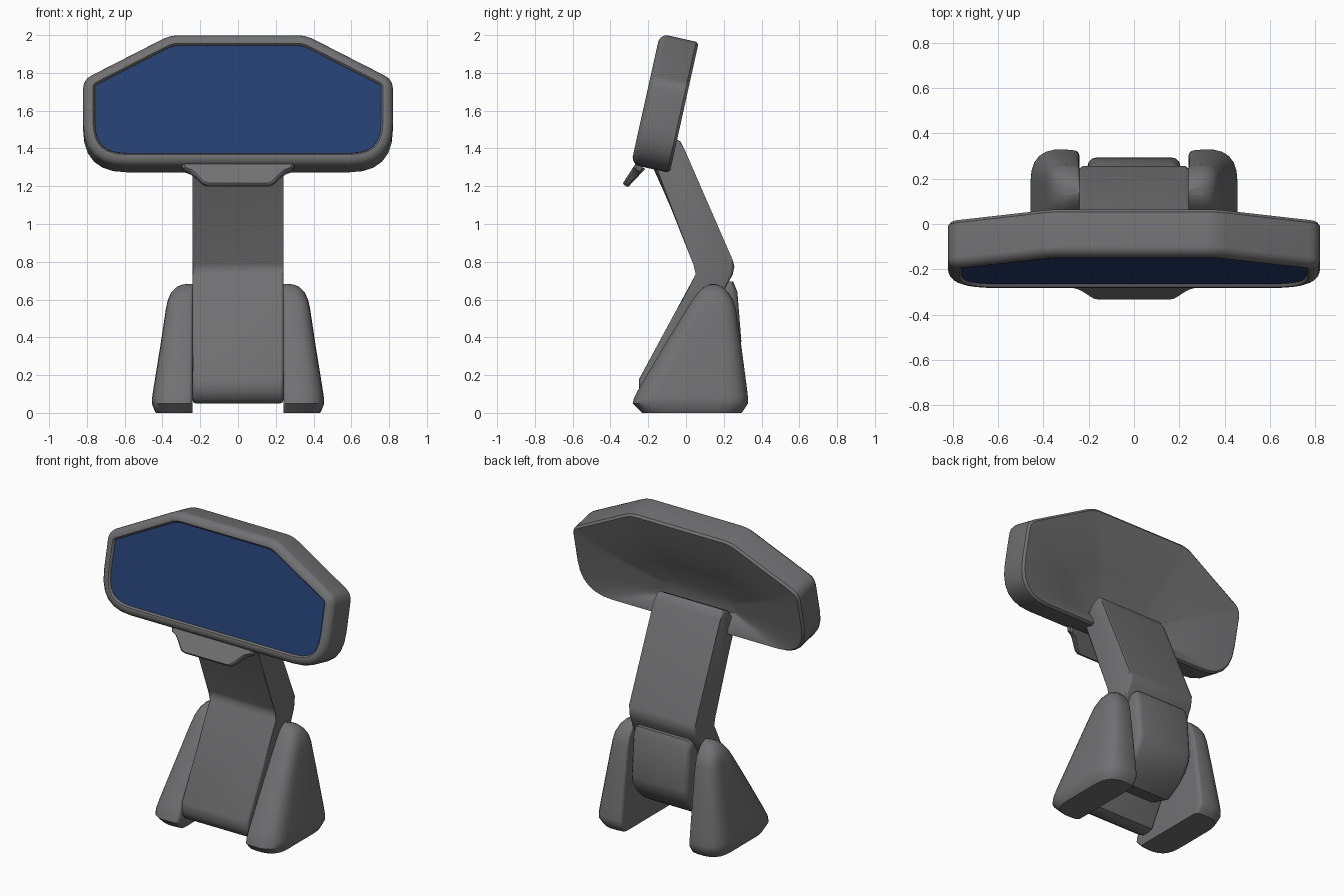
import bpy, bmesh, math
from mathutils import Vector, Matrix

if "Cube" in bpy.data.objects:
    bpy.data.objects.remove(bpy.data.objects["Cube"])


def material(name, rgb):
    m = bpy.data.materials.new(name)
    m.diffuse_color = (*rgb, 1)
    m.use_nodes = True
    m.node_tree.nodes["Principled BSDF"].inputs["Base Color"].default_value = m.diffuse_color
    return m


GREY = material("dark grey shell", (0.165, 0.165, 0.17))
BLUE = material("blue screen", (0.019, 0.050, 0.168))


def finish(bm, name, mat, matrix=None, angle=35):
    bmesh.ops.recalc_face_normals(bm, faces=bm.faces)
    if matrix:
        bm.transform(matrix)
    me = bpy.data.meshes.new(name)
    bm.to_mesh(me)
    bm.free()
    ob = bpy.data.objects.new(name, me)
    bpy.context.collection.objects.link(ob)
    me.materials.append(mat)
    bpy.ops.object.select_all(action='DESELECT')
    ob.select_set(True)
    bpy.context.view_layer.objects.active = ob
    bpy.ops.object.shade_smooth_by_angle(angle=math.radians(angle))
    return ob


def rounded(corners, n=6):
    """Closed 2D outline from (x, y, cut x/y or radius) corners."""
    out = []
    for i, (x, y, r) in enumerate(corners):
        p = Vector((x, y))
        a = (Vector(corners[i - 1][:2]) - p).normalized()
        b = (Vector(corners[(i + 1) % len(corners)][:2]) - p).normalized()
        t = r / math.tan(a.angle(b) / 2)
        for k in range(n + 1):
            s = k / n
            out.append(p + a * t * (1 - s) ** 2 + b * t * s ** 2)
    return out


def inset(pts, t):
    """Offset a counter-clockwise outline inwards."""
    out = []
    for i, p in enumerate(pts):
        d1 = (p - pts[i - 1]).normalized()
        d2 = (pts[(i + 1) % len(pts)] - p).normalized()
        n1, n2 = Vector((-d1.y, d1.x)), Vector((-d2.y, d2.x))
        out.append(p + (n1 + n2) / (1 + n1.dot(n2)) * t)
    return out


def loft(rings):
    bm = bmesh.new()
    rows = [[bm.verts.new(p) for p in r] for r in rings]
    n = len(rows[0])
    for a, b in zip(rows, rows[1:]):
        for i in range(n):
            j = (i + 1) % n
            bm.faces.new((a[i], a[j], b[j], b[i]))
    bm.faces.new(rows[0])
    bm.faces.new(rows[-1])
    return bm


def side_block(profile, half, bevel, name):
    """Side profile (y, z) extruded across x with softened rims."""
    bm = loft([[(x, y, z) for y, z in profile] for x in (-half, half)])
    rims = [e for e in bm.edges if abs(e.verts[0].co.x - e.verts[1].co.x) < 1e-6]
    bmesh.ops.bevel(bm, geom=rims, offset=bevel, segments=3, profile=0.5,
                    affect='EDGES', clamp_overlap=True)
    return finish(bm, name, GREY)


# Head shell: tilted outline, raised frame in front, shallow dish behind
half = [(0.82, -0.342, 0.23), (0.82, 0.125, 0.085), (0.36, 0.366, 0.2)]
outline = rounded(half + [(-x, v, r) for x, v, r in reversed(half)])
tilt = Matrix.Translation((0, -0.217, 1.65)) @ Matrix.Rotation(math.radians(-12.5), 4, 'X')


def ring(t, d):
    return [(p.x, d, p.y) for p in inset(outline, t)]


def dish(f, d):
    out = []
    for p in inset(outline, 0.012):
        goal = Vector((max(-0.2, min(0.2, p.x * 0.4)), -0.2 + p.y * 0.08))
        q = p.lerp(goal, f)
        out.append((q.x, d, q.y))
    return out


head = loft([ring(0.064, 0.024), ring(0.060, 0.010), ring(0.052, 0.001),
             ring(0.040, 0.0), ring(0.020, 0.008), ring(0.004, 0.024),
             ring(0, 0.04), ring(0, 0.196), ring(0.012, 0.21),
             dish(0.3, 0.194), dish(0.6, 0.163), dish(0.9, 0.122)])
finish(head, "head_shell", GREY, tilt, 40)

# Screen panel
finish(loft([ring(0.062, 0.013), ring(0.062, 0.019)]), "screen", BLUE, tilt)

# Lip below the screen, flaring forward, thicker towards the head
lip_half = [(0.16, 0.122), (0.185, 0.112), (0.205, 0.09), (0.23, 0.06),
            (0.255, 0.035), (0.29, 0.018), (0.30, -0.01)]
lip = lip_half + [(-x, s) for x, s in reversed(lip_half)]


def lip_ring(t, back):
    out = []
    for x, s in lip:
        b = back * (1 + 5 * max(0, 0.122 - s))
        out.append((x * (1 - t), -0.270 - 0.545 * s * (1 - t) + 0.838 * b,
                    1.315 - 0.838 * s * (1 - t) - 0.545 * b))
    return out


finish(loft([lip_ring(0.04, 0), lip_ring(0, 0.008), lip_ring(0, 0.027),
             lip_ring(0.04, 0.035)]), "chin_lip", GREY)

# Bent arm: sloping lower slab, knee and neck
arm = [(-0.248, 0.18), (0.052, 0.735), (0.062, 0.765), (0.057, 0.79), (-0.18, 1.31),
       (-0.11, 1.42), (-0.05, 1.45), (-0.03, 1.437), (-0.01, 1.40),
       (0.247, 0.81), (0.256, 0.775), (0.247, 0.73), (0.20, 0.65),
       (-0.11, 0.06), (-0.14, 0.05), (-0.19, 0.05), (-0.225, 0.07), (-0.248, 0.12)]
side_block(arm, 0.24, 0.018, "bent_arm")

# Rear support under the knee
rear = [(0.05, 0.62), (0.20, 0.70), (0.25, 0.695), (0.272, 0.64), (0.293, 0.38),
        (0.283, 0.33), (0.25, 0.27), (0.19, 0.21), (0.09, 0.15), (-0.07, 0.20)]
side_block(rear, 0.205, 0.038, "rear_support")

# Pair of tapered feet: (z, front y, back y, outer x)
levels = [(0, -0.24, 0.30, 0.435), (0.012, -0.252, 0.31, 0.442),
          (0.05, -0.289, 0.335, 0.456), (0.08, -0.282, 0.335, 0.455),
          (0.14, -0.25, 0.328, 0.446), (0.35, -0.125, 0.300, 0.412),
          (0.55, -0.002, 0.270, 0.382), (0.60, 0.03, 0.255, 0.371),
          (0.64, 0.06, 0.228, 0.352), (0.667, 0.09, 0.20, 0.325),
          (0.679, 0.115, 0.17, 0.295), (0.683, 0.13, 0.155, 0.265)]
for side, label in ((1, "right"), (-1, "left")):
    rings = []
    for z, y0, y1, xo in levels:
        r = 0.48 * min(xo - 0.24, y1 - y0)
        box = rounded([(0.24, y0 + 0.012, r * 0.3), (xo, y0 - 0.006, r * 1.35),
                       (xo, y1 + 0.006, r * 1.35), (0.24, y1 - 0.012, r * 0.3)])
        rings.append([(side * p.x, p.y, z) for p in box])
    finish(loft(rings), label + "_foot", GREY, None, 40)
